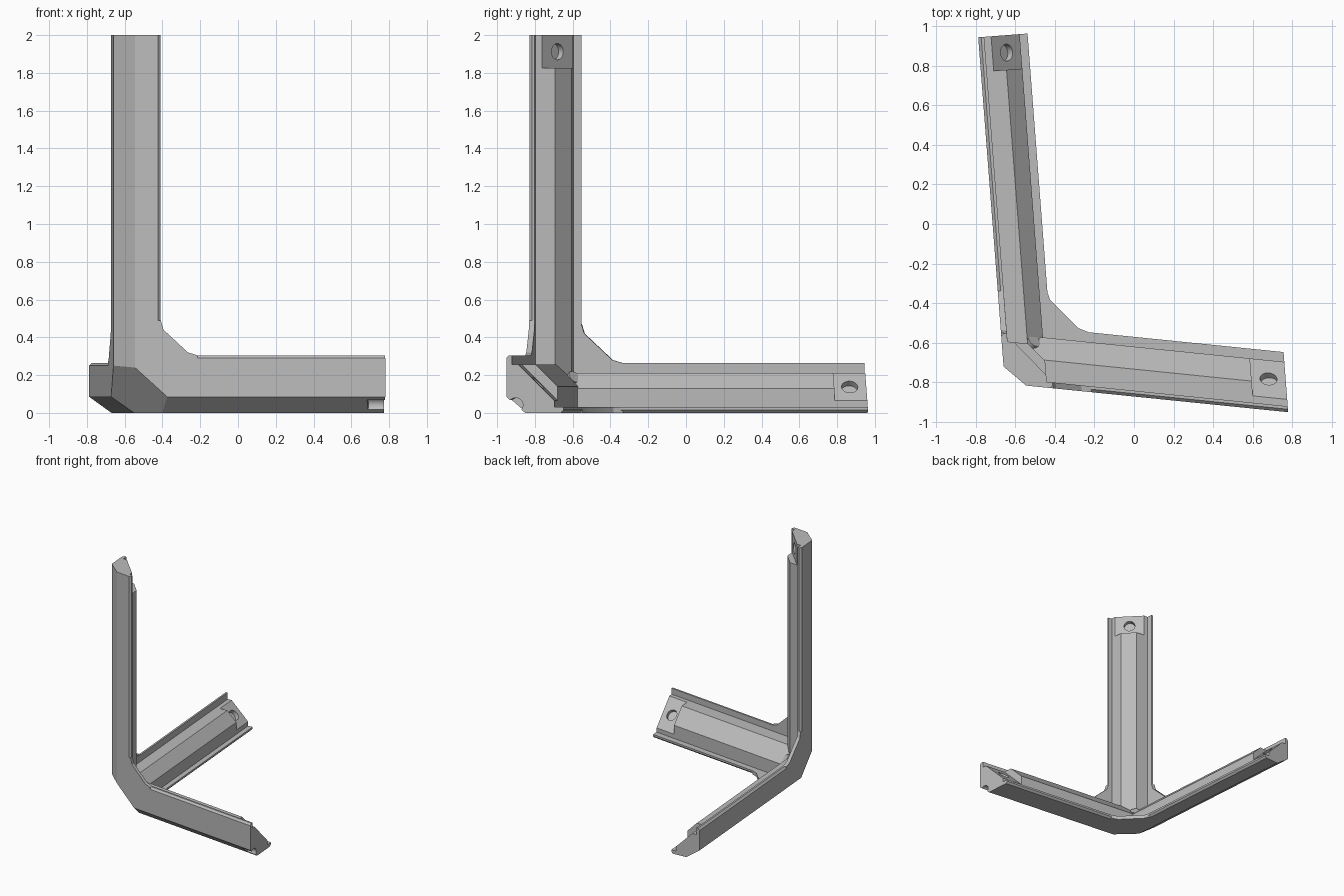
import bpy, bmesh
from math import sin, cos, radians
from mathutils import Vector

cube = bpy.data.objects.get("Cube")
if cube:
    bpy.data.objects.remove(cube, do_unlink=True)

grey = bpy.data.materials.new("plain_grey")
grey.use_nodes = True
tone = (0.5, 0.5, 0.5, 1)
grey.diffuse_color = tone
grey.node_tree.nodes["Principled BSDF"].inputs["Base Color"].default_value = tone

# Skewed frame of the corner: two floor directions and the upright
CORNER = Vector((-0.653, -0.806, 0))
tilt_x, tilt_y = radians(5.8), radians(4.4)
EX = Vector((cos(tilt_x), -sin(tilt_x), 0))
EY = Vector((-sin(tilt_y), cos(tilt_y), 0))
EZ = Vector((0, 0, 1))
ACROSS_Y = Vector((cos(tilt_y), sin(tilt_y), 0))
WALL = 0.03
BEVEL = 0.015


def at(a, b, c):
    return CORNER + EX * a + EY * b + EZ * c


def plane(p, q, r):
    """Point and normal of a plane, normal turned toward the outer corner."""
    n = (q - p).cross(r - p).normalized()
    inside = at(0.5, 0.5, 0.5)
    return p, (-n if n.dot(inside - p) > 0 else n)


# Outer walls, the three edge chamfers and the cut-off corner
PLANES = [
    plane(at(0, 0, 0), at(1, 0, 0), at(0, 0, 1)),
    plane(at(0, 0, 0), at(0, 1, 0), at(0, 0, 1)),
    plane(at(0, 0.10, 0), at(0, 0, 0.085), at(1, 0, 0.085)),
    plane(at(0.12, 0, 0), at(0, 0, 0.085), at(0, 1, 0.085)),
    plane(at(0.108, 0, 0), at(0, 0.086, 0), at(0, 0.086, 1)),
    plane(at(0, 0.086, 0.25), at(0.108, 0, 0.24), at(0.28, 0, 0.085)),
]


def finish(name, bm):
    bmesh.ops.recalc_face_normals(bm, faces=bm.faces)
    mesh = bpy.data.meshes.new(name)
    bm.to_mesh(mesh)
    bm.free()
    mesh.materials.append(grey)
    ob = bpy.data.objects.new(name, mesh)
    bpy.context.collection.objects.link(ob)
    return ob


def prism(name, section, u, v, along, start, end):
    """Extrude a section along an arm, then trim it to the outer planes."""
    bm = bmesh.new()
    verts = [bm.verts.new(CORNER + u * a + v * b + along * start) for a, b in section]
    face = bm.faces.new(verts)
    new = bmesh.ops.extrude_face_region(bm, geom=[face])["geom"]
    bmesh.ops.translate(bm, vec=along * (end - start),
                        verts=[g for g in new if isinstance(g, bmesh.types.BMVert)])
    for co, no in PLANES:
        bmesh.ops.bisect_plane(bm, geom=bm.verts[:] + bm.edges[:] + bm.faces[:],
                               dist=1e-5, plane_co=co, plane_no=no, clear_outer=True)
        rim = [e for e in bm.edges if e.is_boundary]
        if rim:
            bmesh.ops.holes_fill(bm, edges=rim, sides=0)
    return finish(name, bm)


def cylinder(name, centre, axis, radius, depth):
    bm = bmesh.new()
    bmesh.ops.create_cone(bm, cap_ends=True, segments=32, radius1=radius,
                          radius2=radius, depth=depth)
    bm.transform(axis.to_track_quat("Z", "Y").to_matrix().to_4x4())
    bmesh.ops.translate(bm, vec=centre, verts=bm.verts)
    return finish(name, bm)


def cut(ob, cutter):
    cutter.hide_render = True
    mod = ob.modifiers.new("cut", "BOOLEAN")
    mod.operation, mod.solver, mod.object = "DIFFERENCE", "EXACT", cutter
    dg = bpy.context.evaluated_depsgraph_get()
    mesh = bpy.data.meshes.new_from_object(ob.evaluated_get(dg))
    ob.modifiers.clear()
    ob.data = mesh
    bpy.data.objects.remove(cutter, do_unlink=True)


def angle_section(wide, high, step, slope):
    """Angle bar with two thin lips and a thick sloped inner core."""
    return [(0, 0), (wide - BEVEL, 0), (wide, BEVEL), (wide, WALL), (step, WALL),
            (step, slope), (slope, step), (WALL, step), (WALL, high),
            (BEVEL, high), (0, high - BEVEL)]


# Arms: name, section directions, length, lip widths, core size, core slope
ARMS = [
    ("side_arm", EY, EZ, EX, 1.44, 0.305, 0.305, 0.255, 0.14),
    ("rear_arm", ACROSS_Y, EZ, EY, 1.755, 0.25, 0.265, 0.21, 0.13),
    ("upright_arm", EX, EY, EZ, 2.0, 0.245, 0.256, 0.215, 0.135),
]
RECESS = 0.175
for name, u, v, along, length, wide, high, step, slope in ARMS:
    joint = length - RECESS
    start = 0 if along is EZ else -0.15
    prism(name, angle_section(wide, high, step, slope), u, v, along, start, joint)
    # Recessed seat with a blind screw hole
    tip = prism(name + "_seat", angle_section(wide, high, step, 0.065),
                u, v, along, joint, length)
    mid = (step + 0.065) / 2
    centre = CORNER + (u + v) * mid + along * (length - 0.088)
    cut(tip, cylinder("hole_cutter", centre, (u + v).normalized(), 0.043, 0.07))
    if along is EX:
        # Round notch under the end
        notch = CORNER + u * 0.05 + v * 0.042 + along * length
        cut(tip, cylinder("notch_cutter", notch, along, 0.038, 0.18))


def gusset(name, u, v, normal, tip_u, tip_v, reach_u, reach_v):
    """Thin web between two lips; tips are the lip widths."""
    outline = [(0.1, 0.1), (0.1, reach_v + 0.05), (tip_u, reach_v + 0.05),
               (tip_u + 0.015, reach_v), (reach_u, tip_v + 0.015),
               (reach_u + 0.05, tip_v), (reach_u + 0.05, 0.1)]
    prism(name, outline, u, v, normal, 0, WALL)


# Corner webs in the floor, front and side walls
gusset("floor_gusset", EX, EY, EZ, 0.25, 0.305, 0.40, 0.45)
gusset("front_gusset", EX, EZ, EY, 0.245, 0.305, 0.39, 0.44)
gusset("side_gusset", EY, EZ, EX, 0.256, 0.265, 0.42, 0.42)

# Small round boss in the inner corner
diagonal = Vector((1, 1, 1)).normalized()
boss = cylinder("corner_boss", Vector((-0.51, -0.595, 0.185)) - diagonal * 0.035,
                diagonal, 0.036, 0.09)

for ob in bpy.context.collection.objects:
    ob.select_set(ob.type == "MESH" and grey.name in ob.data.materials)
bpy.context.view_layer.objects.active = boss
bpy.ops.object.shade_smooth_by_angle(angle=radians(25))
